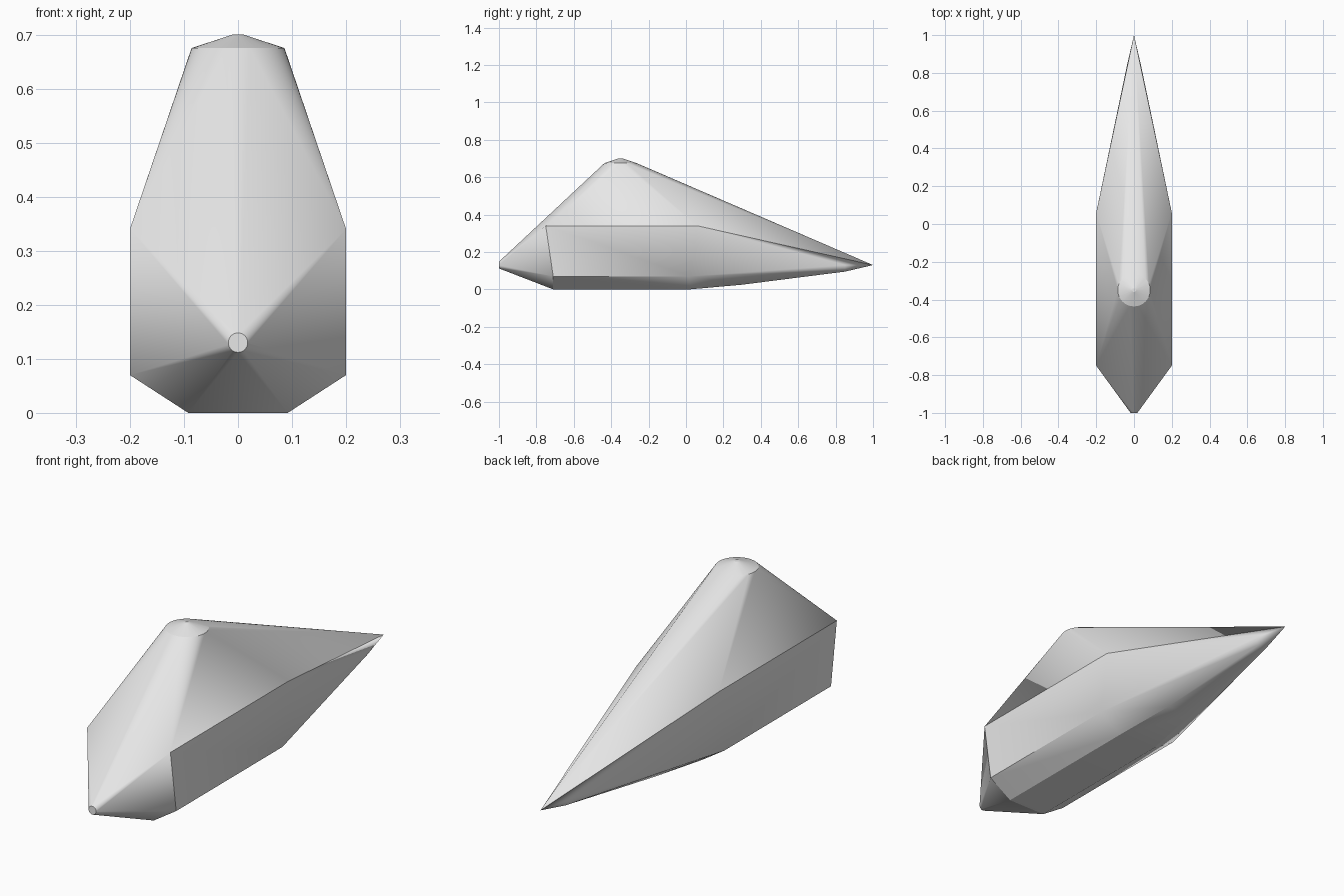
import bpy
import bmesh
from math import cos, sin, pi, radians

# Remove the default cube
if "Cube" in bpy.data.objects:
    bpy.data.objects.remove(bpy.data.objects["Cube"], do_unlink=True)

# Single plain material
grey = bpy.data.materials.new("light grey")
grey.use_nodes = True
colour = (0.8, 0.8, 0.8, 1)
grey.diffuse_color = colour
grey.node_tree.nodes["Principled BSDF"].inputs["Base Color"].default_value = colour


def ring(radius, count, place):
    """Points of a circle, put in space by the place function."""
    angles = [2 * pi * i / count for i in range(count)]
    return [place(radius * cos(a), radius * sin(a)) for a in angles]


# Angular corners of the right-hand half, mirrored: floor, belly and shoulder
half = [
    (0.092, -0.71, 0), (0.092, 0.02, 0), (0.06, 0.3, 0.025),
    (0.2, -0.71, 0.07), (0.2, 0.02, 0.07),
    (0.2, -0.75, 0.34), (0.2, 0.06, 0.34),
]
points = [(side * x, y, z) for x, y, z in half for side in (-1, 1)]

# Blunt round nose and pointed conical tail
points += ring(0.018, 32, lambda a, b: (a, -1, 0.13 + b))
points += ring(0.035, 32, lambda a, b: (a, 0.85, 0.13 + b))
points.append((0, 1, 0.13))

# Round shallow cap on the peak
for radius, height in ((0.086, 0.675), (0.01, 0.7)):
    points += ring(radius, 48, lambda a, b: (a, b - 0.35, height))

# Stretch one skin over all of them
bm = bmesh.new()
for p in points:
    bm.verts.new(p)
hull = bmesh.ops.convex_hull(bm, input=bm.verts[:])
inner = {g for g in hull["geom_interior"] + hull["geom_unused"]
         if isinstance(g, bmesh.types.BMVert)}
bmesh.ops.delete(bm, geom=list(inner), context="VERTS")
bmesh.ops.dissolve_limit(bm, angle_limit=radians(0.3),
                         verts=bm.verts[:], edges=bm.edges[:])
bmesh.ops.recalc_face_normals(bm, faces=bm.faces[:])
mesh = bpy.data.meshes.new("hull_body")
bm.to_mesh(mesh)
bm.free()
mesh.materials.append(grey)
body = bpy.data.objects.new("hull_body", mesh)
bpy.context.collection.objects.link(body)

# Smooth the rounded corners, keep the facets crisp
bpy.ops.object.select_all(action="DESELECT")
body.select_set(True)
bpy.context.view_layer.objects.active = body
bpy.ops.object.shade_smooth_by_angle(angle=radians(14))
